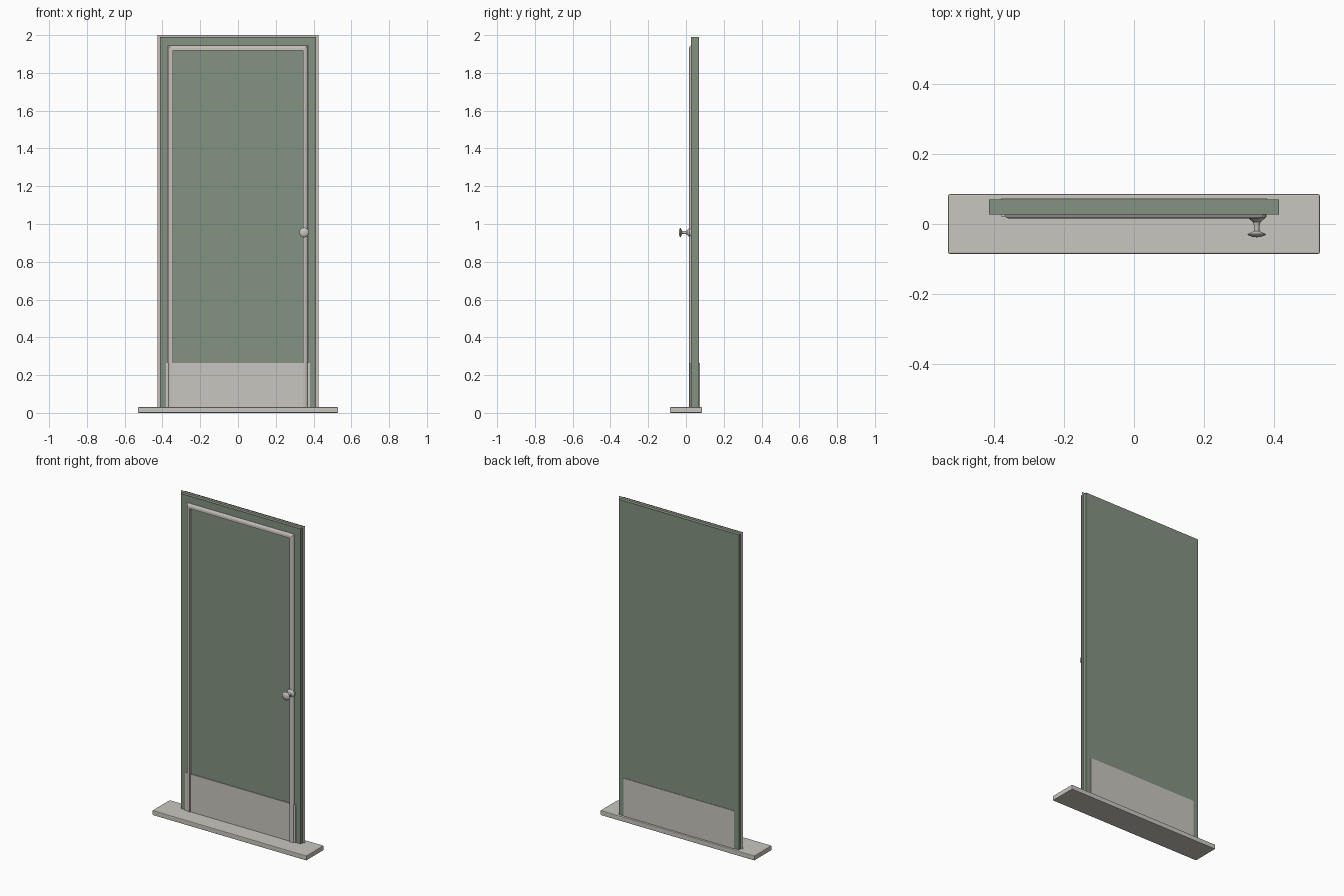
import bpy
import bmesh
from math import cos, sin, pi

old = bpy.data.objects.get("Cube")
if old:
    bpy.data.objects.remove(old)


def material(name, rgb):
    m = bpy.data.materials.new(name)
    m.use_nodes = True
    m.diffuse_color = (*rgb, 1)
    m.node_tree.nodes["Principled BSDF"].inputs["Base Color"].default_value = (*rgb, 1)
    return m


GREEN = material("sage green", (0.23, 0.29, 0.22))
GREY = material("warm light grey", (0.58, 0.565, 0.52))
SEAL = material("pale stone", (0.57, 0.53, 0.49))


def finish(name, bm, mat):
    bmesh.ops.recalc_face_normals(bm, faces=bm.faces)
    mesh = bpy.data.meshes.new(name)
    bm.to_mesh(mesh)
    bm.free()
    mesh.materials.append(mat)
    ob = bpy.data.objects.new(name, mesh)
    bpy.context.collection.objects.link(ob)
    return ob


def box(name, lo, hi, mat, bevel=0):
    bm = bmesh.new()
    bmesh.ops.create_cube(bm, size=1)
    for v in bm.verts:
        v.co = [(a + b) / 2 + c * (b - a) for a, b, c in zip(lo, hi, v.co)]
    ob = finish(name, bm, mat)
    if bevel:
        mod = ob.modifiers.new("soft edges", "BEVEL")
        mod.width = bevel
        mod.segments = 2
    return ob


FRONT, BACK, FLOOR = 0.027, 0.07, 0.03

# Threshold, door slab and kick plates
box("threshold", (-0.53, -0.085, 0), (0.53, 0.085, FLOOR), GREY, 0.004)
box("door_slab", (-0.413, FRONT, FLOOR), (0.413, BACK, 1.99), GREEN)
box("front_kick_plate", (-0.38, FRONT - 0.005, FLOOR), (0.38, FRONT, 0.265), GREY)
box("back_kick_plate", (-0.38, BACK, FLOOR), (0.38, BACK + 0.003, 0.265), GREY)


# Thin seal standing proud of the slab's sides and top
def arch(half, top):
    return [(-half, FLOOR), (-half, top), (half, top), (half, FLOOR)]


bm = bmesh.new()
outer = [bm.verts.new((x, 0.048, z)) for x, z in arch(0.426, 2.0)]
inner = [bm.verts.new((x, 0.048, z)) for x, z in arch(0.41, 1.985)]
for i in range(3):
    bm.faces.new((outer[i], outer[i + 1], inner[i + 1], inner[i]))
finish("weather_seal", bm, SEAL)

# Mitred trim: a sloped moulding swept around the sides and top
PROFILE = [(0, 0), (0.004, 0.007), (0.012, 0.011), (0.026, 0.012), (0.026, 0)]
bm = bmesh.new()
rings = []
for inset, rise in PROFILE:
    rings.append([bm.verts.new((x, FRONT - rise, z))
                  for x, z in arch(0.37 - inset, 1.945 - inset)])
for a, b in zip(rings, rings[1:]):
    for i in range(3):
        bm.faces.new((a[i], a[i + 1], b[i + 1], b[i]))
finish("panel_trim", bm, SEAL)

# Door knob: rose, neck and knob turned around the y axis
KNOB = [(0, FRONT), (0.026, FRONT), (0.026, 0.018), (0.011, 0.006), (0.008, -0.004),
        (0.008, -0.02), (0.014, -0.023), (0.026, -0.029), (0.024, -0.032),
        (0.012, -0.037), (0, -0.038)]
SIDES = 16
bm = bmesh.new()
rings = []
for r, y in KNOB:
    rings.append([bm.verts.new((0.35 + r * cos(2 * pi * i / SIDES), y,
                                0.955 + r * sin(2 * pi * i / SIDES)))
                  for i in range(SIDES)])
for a, b in zip(rings, rings[1:]):
    for i in range(SIDES):
        j = (i + 1) % SIDES
        bm.faces.new((a[i], a[j], b[j], b[i]))
bmesh.ops.remove_doubles(bm, verts=bm.verts, dist=0.0001)
knob = finish("door_knob", bm, GREY)
bpy.context.view_layer.objects.active = knob
knob.select_set(True)
bpy.ops.object.shade_smooth_by_angle(angle=0.6)
